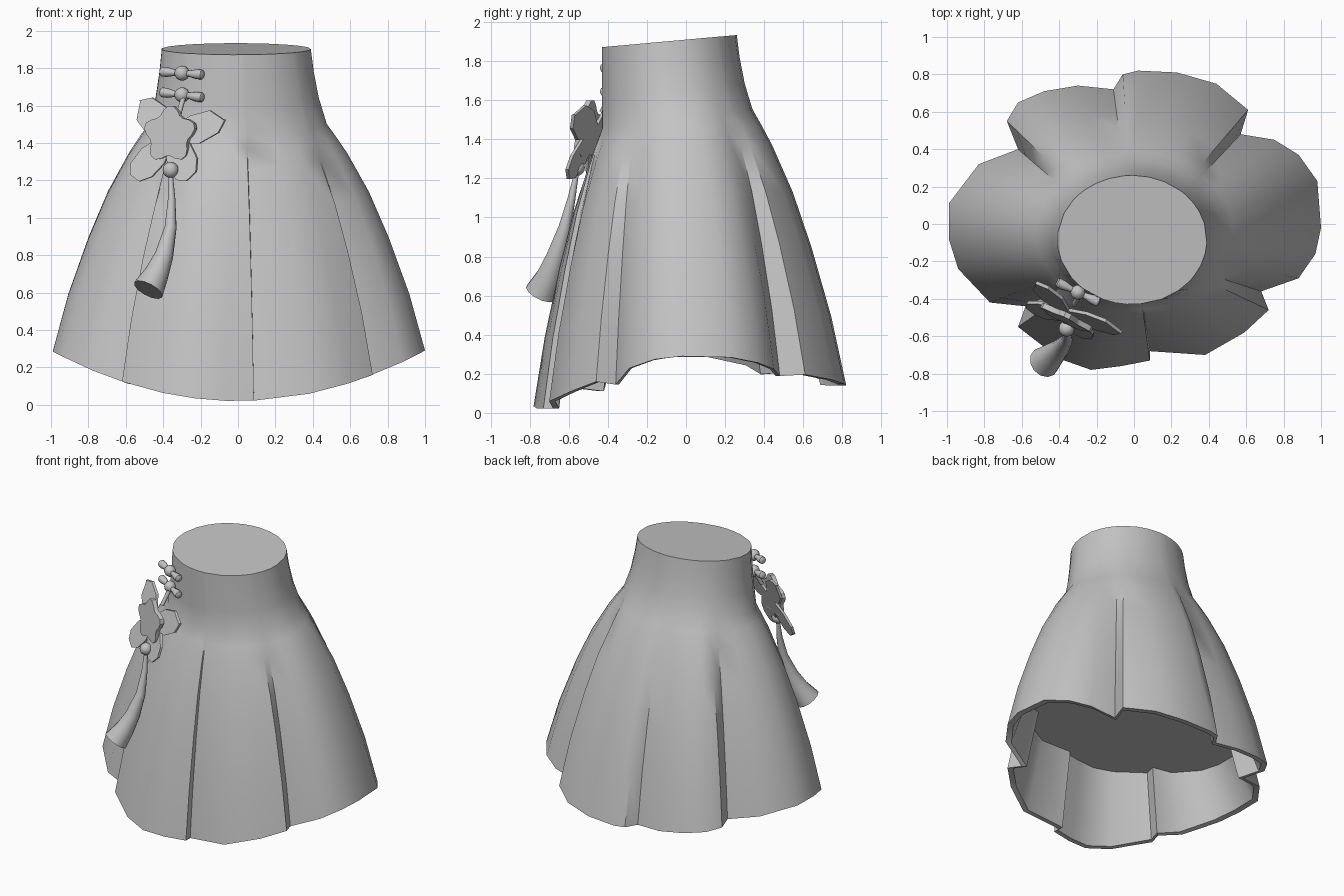
import bpy, bmesh
from math import sin, cos, atan2, pi, radians
from mathutils import Vector, Matrix

if "Cube" in bpy.data.objects:
    bpy.data.objects.remove(bpy.data.objects["Cube"])

grey = bpy.data.materials.new("plain grey cloth")
grey.use_nodes = True
grey.diffuse_color = (0.55, 0.55, 0.55, 1)
grey.node_tree.nodes["Principled BSDF"].inputs["Base Color"].default_value = (0.55, 0.55, 0.55, 1)


def finish(bm, name, angle=40):
    bmesh.ops.recalc_face_normals(bm, faces=bm.faces)
    mesh = bpy.data.meshes.new(name)
    bm.to_mesh(mesh)
    bm.free()
    mesh.materials.append(grey)
    obj = bpy.data.objects.new(name, mesh)
    bpy.context.collection.objects.link(obj)
    bpy.ops.object.select_all(action='DESELECT')
    obj.select_set(True)
    bpy.context.view_layer.objects.active = obj
    bpy.ops.object.shade_smooth_by_angle(angle=radians(angle))
    return obj


def loft(bm, rings):
    """Skin closed rings of points and cap both ends."""
    loops = [[bm.verts.new(p) for p in ring] for ring in rings]
    for a, b in zip(loops, loops[1:]):
        for i in range(len(a)):
            j = (i + 1) % len(a)
            bm.faces.new((a[i], a[j], b[j], b[i]))
    bm.faces.new(loops[0])
    bm.faces.new(loops[-1])


# Skirt: pleated hem outline lofted up to an oval seam and waistband
HEM = [(1, -.02), (.98, .23), (.88, .37), (.75, .45), (.57, .48), (.61, .61),
       (.44, .75), (.23, .81), (.02, .82), (-.06, .8), (-.11, .72), (-.3, .74),
       (-.48, .71), (-.62, .65), (-.68, .55), (-.62, .4), (-.83, .32), (-.99, .11),
       (-.99, -.08), (-.94, -.24), (-.77, -.42), (-.58, -.44), (-.62, -.55),
       (-.4, -.72), (-.23, -.78), (-.07, -.76), (.085, -.73), (.085, -.68), (.38, -.7),
       (.59, -.58), (.72, -.46), (.68, -.36), (.88, -.29), (.97, -.16)]
FLARE = [(.06, .1), (.13, .21), (.3, .43), (.5, .63), (.75, .84), (1, 1)]

top, seam, hem = [], [], []
for x, y in HEM:
    a = atan2((y - .02) / .8, x)
    ty, sy = -.085 + .345 * sin(a), -.045 + .385 * sin(a)
    low = .02 if y < 0 else .14
    top.append(Vector((.4 * cos(a) - .01, ty, 1.91 + .09 * ty)))
    seam.append(Vector((.475 * cos(a), sy, 1.51 + .13 * sy)))
    hem.append(Vector((x, y, low + (.29 - low) * x * x)))


def flare(s, h, drop, spread):
    p = s.lerp(h, spread)
    p.z = s.z + (h.z - s.z) * drop
    return p


def lined(p):
    return Vector((p.x * .955, p.y * .955, p.z))


rings = [top]
rings += [[flare(t, s, d, w) for t, s in zip(top, seam)] for d, w in ((.3, .18), (.65, .5))]
rings.append(seam)
rings += [[flare(s, h, d, w) for s, h in zip(seam, hem)] for d, w in FLARE]
# Hem thickness, lining and the flat panel inside
rings.append([lined(h) for h in hem])
panel = []
for s, h in zip(seam, hem):
    p = lined(flare(s, h, .6, .71))
    p.z = .58
    panel.append(p)
rings.append(panel)
bm = bmesh.new()
loft(bm, rings)
finish(bm, "skirt", 42)

# Ornament frame: u along the cloth, w up, n outward
U = Vector((.9, -.44, 0)).normalized()
N = Vector((-.44, -.9, 0)).normalized()


def place(origin, u, w, n):
    return Vector(origin) + U * u + N * n + Vector((0, 0, w))


def plate(name, origin, outline, thick, lean=0):
    """Thin flat shape; lean pushes low points outward."""
    bm = bmesh.new()
    loft(bm, [[place(origin, u, w, n - lean * w) for u, w in outline] for n in (0, thick)])
    return finish(bm, name, 30)


def ball(name, centre, r):
    bm = bmesh.new()
    bmesh.ops.create_uvsphere(bm, u_segments=12, v_segments=8, radius=r,
                              matrix=Matrix.Translation(centre))
    return finish(bm, name, 60)


def tube(name, points, radii, sides=10):
    """Tapered round tube along a path."""
    pts = [Vector(p) for p in points]
    rings = []
    for i, p in enumerate(pts):
        d = (pts[min(i + 1, len(pts) - 1)] - pts[max(i - 1, 0)]).normalized()
        side = d.cross(N).normalized()
        other = d.cross(side)
        rings.append([p + radii[i] * (side * cos(2 * pi * k / sides) + other * sin(2 * pi * k / sides))
                      for k in range(sides)])
    bm = bmesh.new()
    loft(bm, rings)
    return finish(bm, name, 50)


# Two knot fastenings on the waistband
for label, z, fall in (("upper", 1.773, .008), ("lower", 1.657, .014)):
    c = (-.3, -.365, z)
    ball(label + "_knot_ball", c, .04)
    for side, s in (("left", 1), ("right", -1)):
        tube(f"{label}_knot_{side}_loop",
             [place(c, s * u, -s * fall * u / .12, 0) for u in (.02, .05, .085, .12, .127)],
             [.014, .018, .026, .026, .016], 8)

# Stem between the lower knot and the flower
tube("flower_stem", [(-.29, -.38, 1.65), (-.32, -.43, 1.54)], [.014, .014], 8)

# Outer petals
centre = (-.36, -.46, 1.43)
PETAL = [(0, -.03), (.1, -.08), (.19, -.065), (1, 0), (.2, .07), (.1, .08), (0, .03)]
for i, (deg, length) in enumerate(((137, .29), (17, .33), (-52, .27), (232, .28))):
    c, s = cos(radians(deg)), sin(radians(deg))
    blunt = .035 if deg < 0 or deg > 180 else 0
    shape = [(0, -.03), (length * .5, -.085), (length * .85, -.06 - blunt / 2),
             (length, -blunt), (length * .97, blunt), (length * .75, .075),
             (length * .4, .08), (0, .03)]
    plate(f"outer_petal_{i + 1}", centre,
          [(r * c - t * s, r * s + t * c) for r, t in shape], .018, .35)

# Raised five-lobed blossom
lobes = []
for k in range(30):
    a = 2 * pi * k / 30
    r = .135 + .022 * cos(5 * (a - pi / 2))
    lobes.append((r * cos(a), r * sin(a)))
plate("blossom", (-.355, -.49, 1.445), lobes, .03, .1)

# Bead and hanging tassel
ball("tassel_bead", (-.36, -.56, 1.255), .043)
tube("tassel", [(-.36, -.56, 1.23), (-.355, -.585, 1.1), (-.36, -.62, .95),
                (-.395, -.665, .8), (-.435, -.7, .7), (-.48, -.74, .615)],
     [.012, .02, .032, .05, .066, .085], 12)
